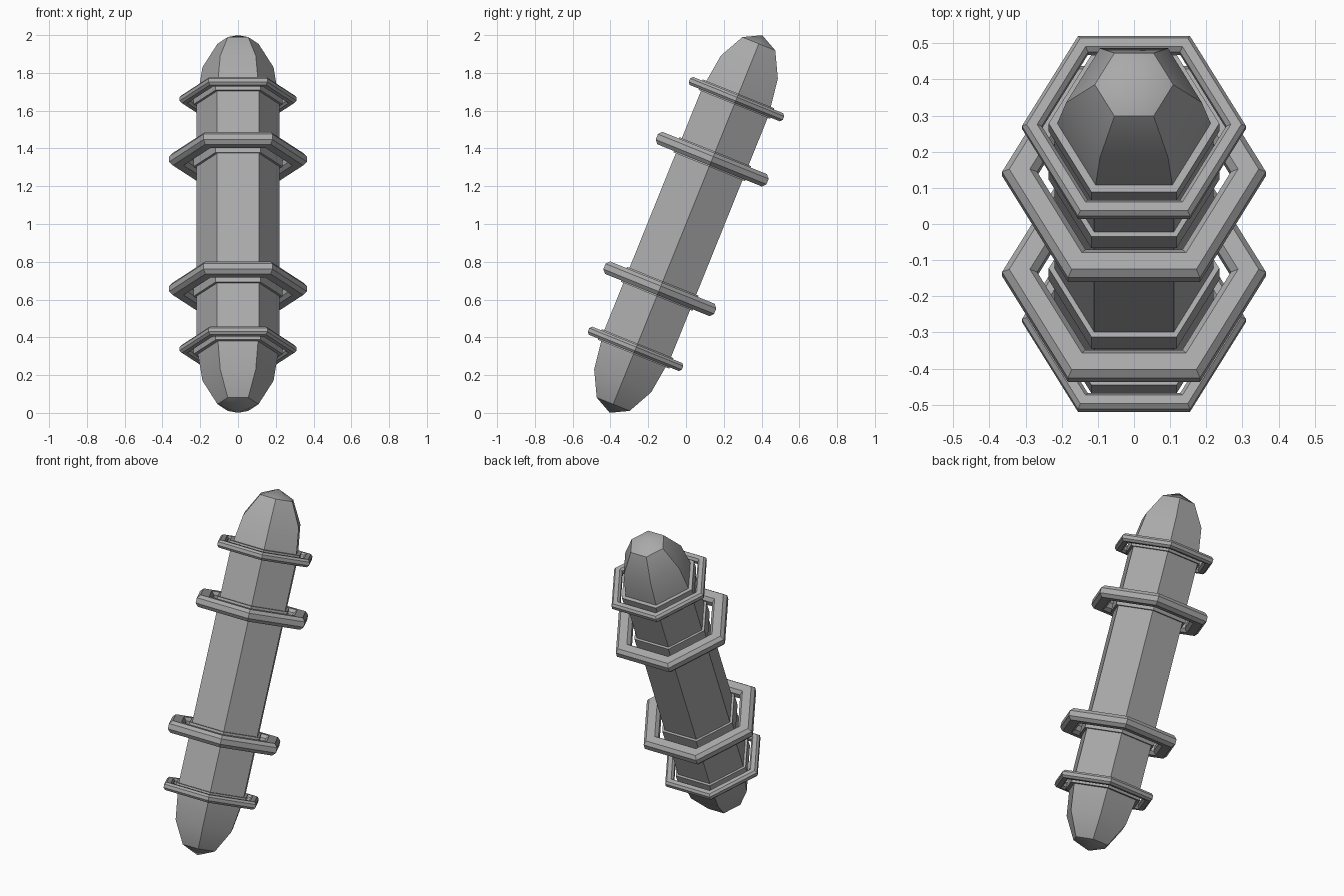
import bpy, math
from mathutils import Matrix

if "Cube" in bpy.data.objects:
    bpy.data.objects.remove(bpy.data.objects["Cube"])

TILT = Matrix.Rotation(math.radians(-22), 4, 'X')
LIFT = Matrix.Translation((0, 0, 1))

grey = bpy.data.materials.new("stone grey")
grey.diffuse_color = (0.4, 0.4, 0.4, 1)
grey.use_nodes = True
grey.node_tree.nodes["Principled BSDF"].inputs["Base Color"].default_value = grey.diffuse_color


def hex_lathe(name, profile, offset=0.0, flip=1, closed=False):
    """Sweep (radius, height) points around six sides, then lean the part back."""
    verts, faces, rings = [], [], []
    for r, h in profile:
        z = flip * h + offset
        start = len(verts)
        if r == 0:
            verts.append((0, 0, z))
            rings.append([start] * 6)
        else:
            for i in range(6):
                a = math.radians(60 * i)
                verts.append((r * math.cos(a), r * math.sin(a), z))
            rings.append(list(range(start, start + 6)))
    pairs = list(zip(rings, rings[1:]))
    if closed:
        pairs.append((rings[-1], rings[0]))
    for low, high in pairs:
        for i in range(6):
            j = (i + 1) % 6
            quad = [low[i], low[j], high[j], high[i]]
            face = list(dict.fromkeys(quad))
            faces.append(face if flip > 0 else face[::-1])
    mesh = bpy.data.meshes.new(name)
    mesh.from_pydata(verts, [], faces)
    mesh.materials.append(grey)
    mesh.transform(LIFT @ TILT)
    obj = bpy.data.objects.new(name, mesh)
    bpy.context.collection.objects.link(obj)
    bpy.context.view_layer.objects.active = obj
    for other in bpy.context.selected_objects:
        other.select_set(False)
    obj.select_set(True)
    bpy.ops.object.shade_smooth_by_angle(angle=math.radians(30))
    return obj


def chamfered_ring(name, outer, inner, thick, cut, offset):
    """Hexagonal hoop with a chamfered rectangular section."""
    t = thick / 2
    section = [(outer - cut, -t), (outer, -t + cut), (outer, t - cut), (outer - cut, t),
               (inner + cut, t), (inner, t - cut), (inner, -t + cut), (inner + cut, -t)]
    hex_lathe(name, section, offset, closed=True)


# Long hexagonal shaft
hex_lathe("shaft", [(0, -0.713), (0.22, -0.713), (0.22, 0.713), (0, 0.713)])

for side, label in ((1, "upper"), (-1, "lower")):
    # Domed end cap
    dome = [(0.217 * math.cos(math.radians(a)), 0.365 * math.sin(math.radians(a)))
            for a in (0, 30, 60)] + [(0, 0.365)]
    hex_lathe(label + "_cap", dome, side * 0.713, side)
    # Collars on the shaft and the hoops floating around them
    for size, pos, half, outer, inner, thick, cut in (
            ("large", 0.37, 0.043, 0.365, 0.268, 0.071, 0.02),
            ("small", 0.713, 0.03, 0.31, 0.255, 0.046, 0.013)):
        hex_lathe(f"{label}_{size}_collar",
                  [(0.21, -half), (0.236, -half), (0.236, half), (0.21, half)], side * pos)
        chamfered_ring(f"{label}_{size}_hoop", outer, inner, thick, cut, side * pos)
